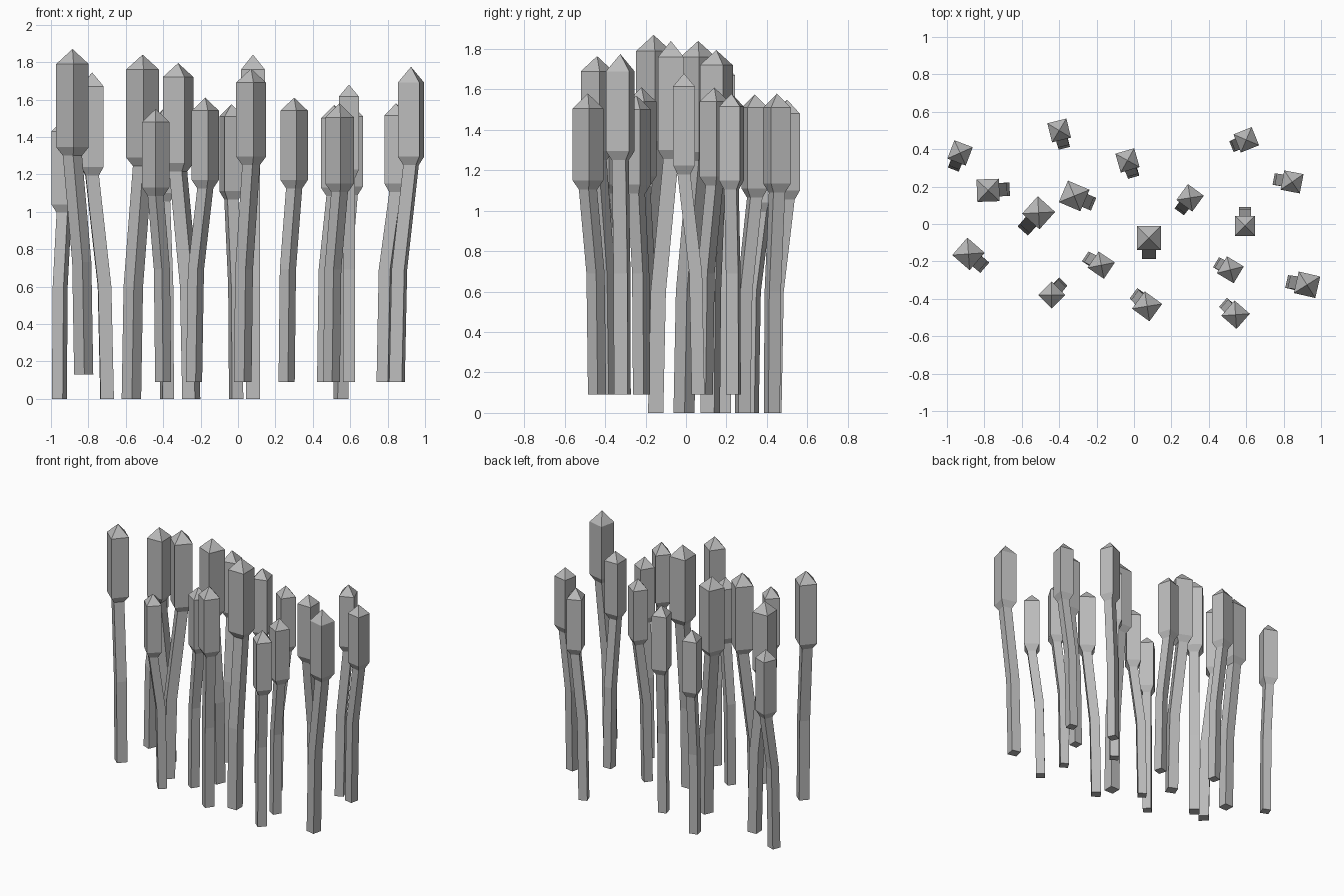
import bpy, bmesh, math
from mathutils import Vector, Matrix

cube = bpy.data.objects.get("Cube")
if cube:
    bpy.data.objects.remove(cube, do_unlink=True)

grey = bpy.data.materials.new("stone_grey")
grey.use_nodes = True
grey.diffuse_color = (0.5, 0.5, 0.5, 1)
grey.node_tree.nodes["Principled BSDF"].inputs["Base Color"].default_value = (0.5, 0.5, 0.5, 1)


def stalk(index, head, foot, low, bottom, top, apex, side, turn):
    """Square bent stem that flares into an upright block with a pyramid tip."""
    bm = bmesh.new()
    head, foot = Vector(head), Vector(foot)
    knee = foot.lerp(head, 0.17)
    spin = Matrix.Rotation(math.radians(turn), 2)
    stem = side * 0.59
    # rings from foot to shoulder: centre, height, width
    sections = [(foot, low, stem), (knee, low + 0.6, stem),
                (head, bottom - 0.045, stem), (head, bottom, side), (head, top, side)]
    rings = []
    for centre, z, width in sections:
        ring = []
        for cx, cy in ((-1, -1), (1, -1), (1, 1), (-1, 1)):
            p = centre + spin @ Vector((cx, cy)) * width / 2
            ring.append(bm.verts.new((p.x, p.y, z)))
        rings.append(ring)
    bm.faces.new(rings[0][::-1])
    for a, b in zip(rings, rings[1:]):
        for i in range(4):
            j = (i + 1) % 4
            bm.faces.new((a[i], a[j], b[j], b[i]))
    # pyramid tip
    tip = bm.verts.new((head.x, head.y, apex))
    for i in range(4):
        bm.faces.new((rings[-1][i], rings[-1][(i + 1) % 4], tip))
    bmesh.ops.recalc_face_normals(bm, faces=bm.faces)
    mesh = bpy.data.meshes.new(f"stalk_{index}")
    bm.to_mesh(mesh)
    bm.free()
    mesh.materials.append(grey)
    bpy.context.collection.objects.link(bpy.data.objects.new(f"stalk_{index}", mesh))


# Back group, standing on the ground
BACK = [
    ((-.93, .38), (-.955, .32), 1.04, 1.43, 1.50, .105, -21),
    ((-.4, .5), (-.38, .435), 1.10, 1.48, 1.55, .105, 14),
    ((-.78, .18), (-.70, .185), 1.24, 1.67, 1.745, .12, 2),
    ((-.51, .06), (-.57, -.01), 1.29, 1.76, 1.84, .125, -42),
    ((-.32, .15), (-.25, .12), 1.26, 1.72, 1.795, .125, -23),
    ((-.035, .34), (-.01, .28), 1.11, 1.51, 1.575, .105, 16),
    ((.6, .45), (.55, .425), 1.135, 1.51, 1.58, .105, 22),
    ((.08, -.075), (.08, -.15), 1.30, 1.76, 1.84, .128, 0),
]
# Front group, standing slightly higher
FRONT = [
    ((.30, .14), (.26, .09), 1.17, 1.54, 1.61, .105, -36),
    ((.845, .225), (.777, .235), 1.15, 1.515, 1.58, .105, -11),
    ((.593, -.01), (.593, .06), 1.225, 1.615, 1.68, .108, 0),
    ((-.44, -.38), (-.40, -.33), 1.13, 1.48, 1.55, .103, 45),
    ((-.175, -.22), (-.235, -.19), 1.17, 1.54, 1.61, .105, -34),
    ((.07, -.44), (.025, -.39), 1.295, 1.69, 1.765, .115, -36),
    ((.515, -.245), (.465, -.22), 1.13, 1.50, 1.57, .105, -31),
    ((.543, -.485), (.50, -.44), 1.15, 1.505, 1.58, .108, -41),
    ((.925, -.325), (.85, -.315), 1.295, 1.69, 1.775, .118, -13),
]

for i, (head, foot, *shape) in enumerate(BACK):
    stalk(i + 1, head, foot, 0, *shape)
for i, (head, foot, *shape) in enumerate(FRONT):
    stalk(len(BACK) + i + 1, head, foot, 0.09, *shape)
# Tallest stalk has the highest foot
stalk(len(BACK) + len(FRONT) + 1, (-.885, -.16), (-.825, -.21), .13, 1.345, 1.79, 1.87, .123, -41)
